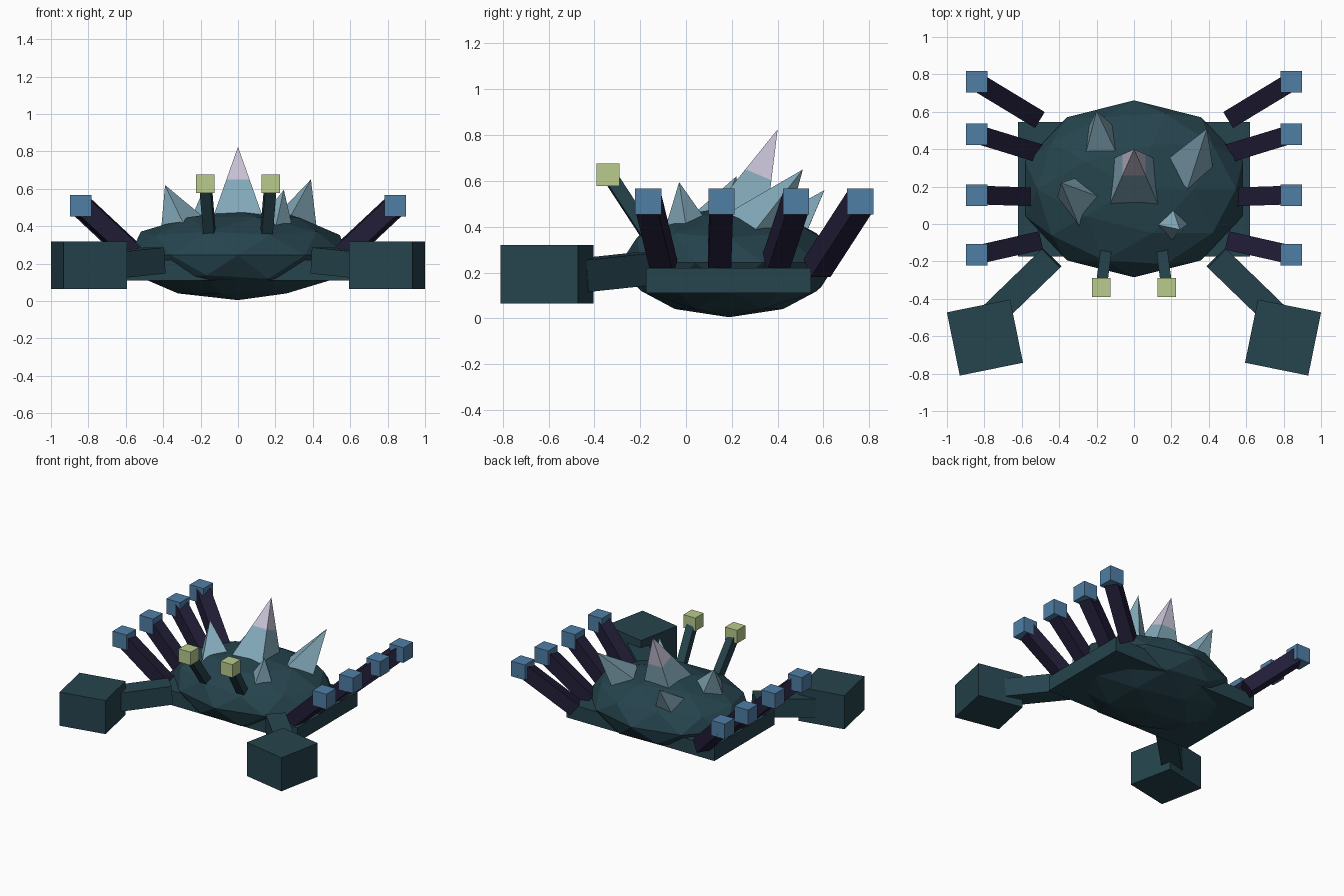
import bpy, bmesh, math
from mathutils import Vector, Matrix

default = bpy.data.objects.get("Cube")
if default:
    bpy.data.objects.remove(default, do_unlink=True)


def material(name, rgb):
    m = bpy.data.materials.new(name)
    m.use_nodes = True
    color = (*rgb, 1)
    m.diffuse_color = color
    m.node_tree.nodes["Principled BSDF"].inputs["Base Color"].default_value = color
    return m


TEAL = material("dark teal", (0.019, 0.057, 0.075))
PURPLE = material("dark purple", (0.016, 0.013, 0.040))
BLUE = material("steel blue", (0.080, 0.210, 0.380))
OLIVE = material("pale olive", (0.480, 0.600, 0.265))
ICE = material("pale ice blue", (0.230, 0.400, 0.490))
LAVENDER = material("pale lavender", (0.580, 0.540, 0.670))


def finish(name, bm, *mats):
    bmesh.ops.recalc_face_normals(bm, faces=bm.faces)
    mesh = bpy.data.meshes.new(name)
    bm.to_mesh(mesh)
    bm.free()
    for m in mats:
        mesh.materials.append(m)
    obj = bpy.data.objects.new(name, mesh)
    bpy.context.collection.objects.link(obj)
    return obj


def box(name, center, size, mat, turn=0):
    bm = bmesh.new()
    matrix = (Matrix.Translation(center) @ Matrix.Rotation(math.radians(turn), 4, 'Z')
              @ Matrix.Diagonal((*size, 1)))
    bmesh.ops.create_cube(bm, size=1, matrix=matrix)
    return finish(name, bm, mat)


def beam(name, start, end, width, mat):
    """Square bar between two points, its sides kept upright."""
    a, b = Vector(start), Vector(end)
    along = (b - a).normalized()
    side = along.cross(Vector((0, 0, 1))).normalized()
    rot = Matrix((side, side.cross(along), along)).transposed().to_4x4()
    if rot.determinant() < 0:
        rot = rot @ Matrix.Diagonal((-1, 1, 1, 1))
    bm = bmesh.new()
    bmesh.ops.create_cube(bm, size=1, matrix=Matrix.Translation((a + b) / 2) @ rot
                          @ Matrix.Diagonal((width, width, (b - a).length, 1)))
    return finish(name, bm, mat)


def spike(name, base, apex, half, twist=0, tip=0):
    """Four-sided pyramid along a tilted axis, with an optional coloured tip."""
    base, apex = Vector(base), Vector(apex)
    axis = apex - base
    bm = bmesh.new()
    rot = Vector((0, 0, 1)).rotation_difference(axis).to_matrix().to_4x4()
    matrix = (Matrix.Translation((base + apex) / 2) @ rot
              @ Matrix.Rotation(math.radians(45 + twist), 4, 'Z'))
    bmesh.ops.create_cone(bm, cap_ends=True, segments=4, radius1=half * math.sqrt(2),
                          radius2=0, depth=axis.length, matrix=matrix)
    bmesh.ops.remove_doubles(bm, verts=bm.verts, dist=0.0001)
    if tip:
        cut = apex - axis * tip
        bmesh.ops.bisect_plane(bm, geom=bm.verts[:] + bm.edges[:] + bm.faces[:],
                               plane_co=cut, plane_no=axis)
        for f in bm.faces:
            f.material_index = int((f.calc_center_median() - cut).dot(axis) > 0)
    return finish(name, bm, ICE, LAVENDER)


# Faceted shell and the flat slab around it
bm = bmesh.new()
bmesh.ops.create_icosphere(bm, subdivisions=2, radius=1,
                           matrix=Matrix.Translation((0, 0.188, 0.245))
                           @ Matrix.Diagonal((0.61, 0.473, 0.24, 1)))
finish("shell", bm, TEAL)
box("body_slab", (0, 0.186, 0.165), (1.24, 0.72, 0.11), TEAL)

# Spikes on the back
spike("center_spike", (0, 0.205, 0.365), (0, 0.4, 0.825), 0.143, tip=0.43)
spike("right_spike", (-0.28, 0.12, 0.36), (-0.39, 0.22, 0.62), 0.105, 45)
spike("left_front_spike", (0.196, 0.005, 0.38), (0.245, -0.03, 0.595), 0.075, 45)
spike("left_back_spike", (0.29, 0.30, 0.376), (0.39, 0.51, 0.65), 0.1, 38)
spike("right_back_spike", (-0.172, 0.43, 0.363), (-0.2, 0.605, 0.56), 0.088)

# Legs: inner x, inner y, foot y
LEGS = {"front": (0.53, -0.095, -0.165), "front_middle": (0.54, 0.145, 0.155),
        "back_middle": (0.53, 0.385, 0.48), "back": (0.53, 0.572, 0.76)}

for side, s in (("left", 1), ("right", -1)):
    for place, (x, y, foot_y) in LEGS.items():
        foot = (s * 0.84, foot_y, 0.51)
        beam(f"{side}_{place}_leg", (s * x, y, 0.22), foot, 0.1, PURPLE)
        box(f"{side}_{place}_foot", foot, (0.115,) * 3, BLUE)

    # Arm and block claw
    beam(f"{side}_arm", (s * 0.44, -0.18, 0.217), (s * 0.75, -0.48, 0.185), 0.14, TEAL)
    box(f"{side}_claw", (s * 0.797, -0.607, 0.192), (0.345, 0.345, 0.255), TEAL, -11.5 * s)

    # Eye on a stalk
    beam(f"{side}_eye_stalk", (s * 0.15, -0.142, 0.33), (s * 0.173, -0.325, 0.61), 0.06, TEAL)
    box(f"{side}_eye", (s * 0.175, -0.34, 0.627), (0.1,) * 3, OLIVE)
